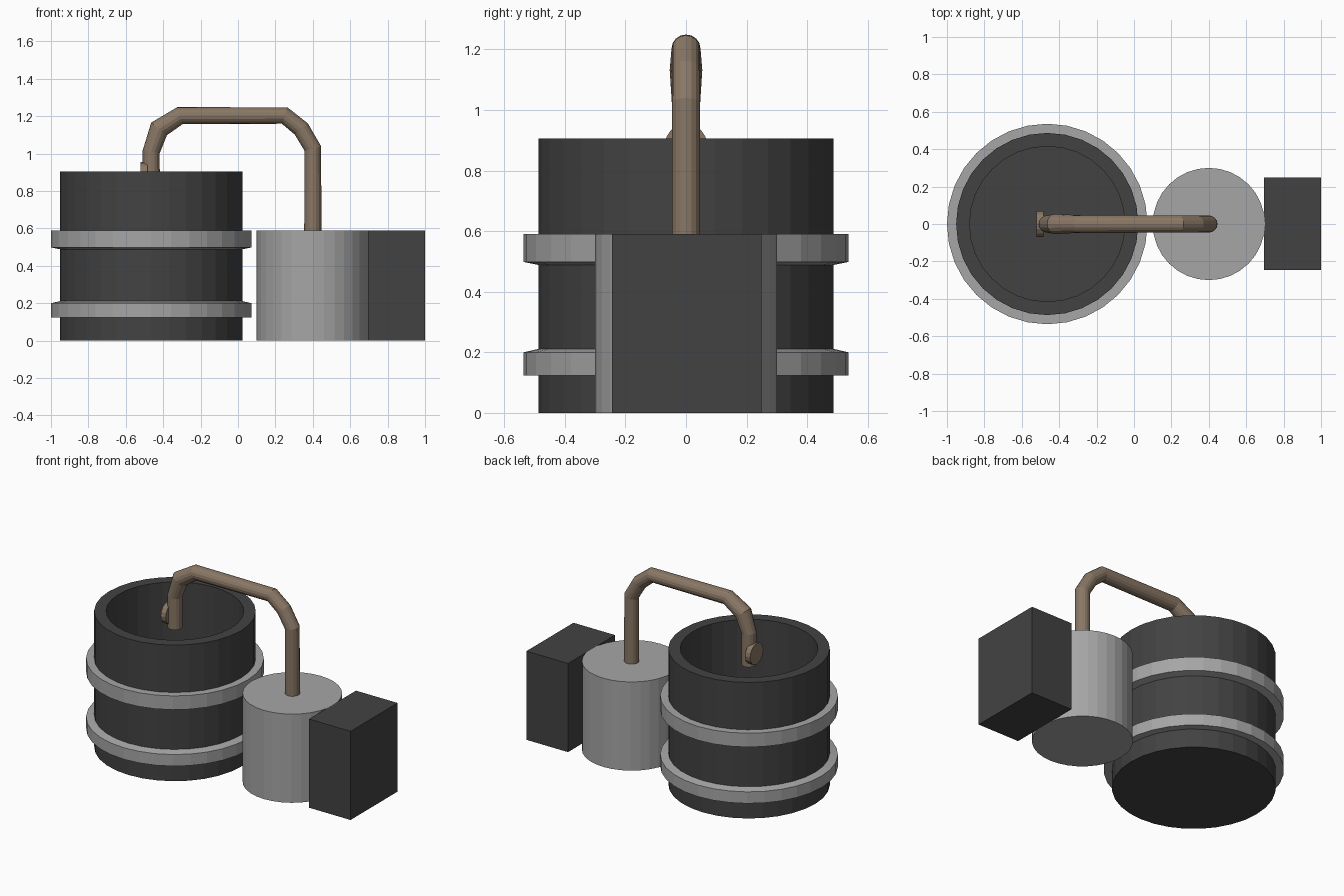
import bpy, bmesh, math
from mathutils import Matrix

if "Cube" in bpy.data.objects:
    bpy.data.objects.remove(bpy.data.objects["Cube"])

SIDES = 32
TUB_X, CAN_X = -0.464, 0.4


def material(name, rgb):
    m = bpy.data.materials.new(name)
    m.diffuse_color = (*rgb, 1)
    m.use_nodes = True
    m.node_tree.nodes["Principled BSDF"].inputs["Base Color"].default_value = m.diffuse_color
    return m


dark = material("dark_grey", (0.055, 0.055, 0.055))
light = material("light_grey", (0.38, 0.38, 0.38))
brown = material("brown", (0.25, 0.185, 0.13))


def finish(name, bm, mat):
    bmesh.ops.recalc_face_normals(bm, faces=bm.faces)
    me = bpy.data.meshes.new(name)
    bm.to_mesh(me)
    bm.free()
    me.materials.append(mat)
    ob = bpy.data.objects.new(name, me)
    bpy.context.collection.objects.link(ob)
    return ob


def lathe(name, profile, x, mat, closed=False):
    """Spin (radius, z) points; open profiles are capped at both ends."""
    bm = bmesh.new()
    rings = []
    for r, z in profile:
        rings.append([bm.verts.new((x + r * math.cos(a), r * math.sin(a), z))
                      for a in (math.tau * i / SIDES for i in range(SIDES))])
    pairs = list(zip(rings, rings[1:]))
    if closed:
        pairs.append((rings[-1], rings[0]))
    else:
        bm.faces.new(rings[0])
        bm.faces.new(rings[-1])
    for a, b in pairs:
        for i in range(SIDES):
            j = (i + 1) % SIDES
            bm.faces.new((a[i], a[j], b[j], b[i]))
    return finish(name, bm, mat)


# Open tub with a hollow inside
lathe("tub", [(0.487, 0), (0.487, 0.905), (0.415, 0.905), (0.415, 0.07)], TUB_X, dark)

# Two hoops, each with one sloping edge
lathe("lower_hoop", [(0.48, 0.123), (0.536, 0.123), (0.536, 0.2), (0.48, 0.213)],
      TUB_X, light, closed=True)
lathe("upper_hoop", [(0.48, 0.487), (0.536, 0.498), (0.536, 0.59), (0.48, 0.59)],
      TUB_X, light, closed=True)

# Pump can
lathe("can", [(0.3, 0), (0.3, 0.59)], CAN_X, light)

# Motor box beside the can
bm = bmesh.new()
bmesh.ops.create_cube(bm, size=1, matrix=Matrix.Translation((0.847, 0.002, 0.295))
                      @ Matrix.Diagonal((0.306, 0.494, 0.59, 1)))
finish("box", bm, dark)

# Bent pipe from the can into the tub: x, z, radius factor
path = [(TUB_X, 0.80, 1), (TUB_X, 1.01, 1), (-0.422, 1.132, 1.17), (-0.31, 1.203, 1.04),
        (0.25, 1.203, 1), (0.338, 1.132, 1), (CAN_X, 1.027, 1), (CAN_X, 0.57, 1)]
cu = bpy.data.curves.new("pipe", 'CURVE')
cu.dimensions = '3D'
cu.bevel_depth = 0.046
cu.bevel_resolution = 6
cu.use_fill_caps = True
sp = cu.splines.new('POLY')
sp.points.add(len(path) - 1)
for p, (x, z, r) in zip(sp.points, path):
    p.co = (x, 0, z, 1)
    p.radius = r
sp.use_smooth = False
cu.materials.append(brown)
pipe = bpy.data.objects.new("pipe", cu)
bpy.context.collection.objects.link(pipe)
bpy.context.view_layer.objects.active = pipe
pipe.select_set(True)
bpy.ops.object.convert(target='MESH')

# Round knob on the pipe's spout end
bm = bmesh.new()
bmesh.ops.create_cone(bm, cap_ends=True, segments=16, radius1=0.07, radius2=0.07, depth=0.037,
                      matrix=Matrix.Translation((-0.502, 0, 0.884))
                      @ Matrix.Rotation(math.pi / 2, 4, 'Y'))
finish("spout_knob", bm, brown)
